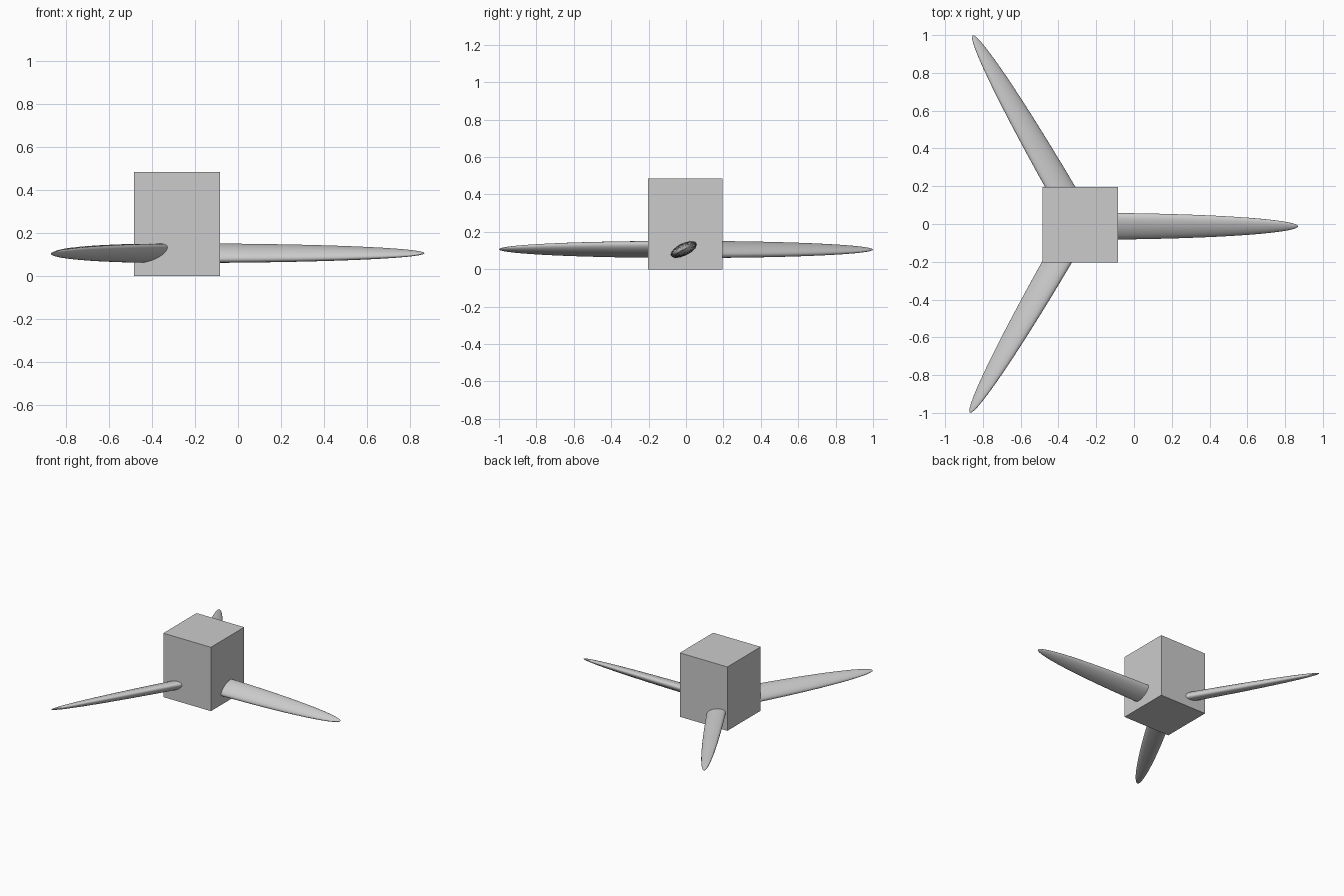
import bpy, bmesh
from math import radians
from mathutils import Matrix, Vector

cube = bpy.data.objects.get("Cube")
if cube:
    bpy.data.objects.remove(cube, do_unlink=True)

HUB = Vector((-0.285, -0.004, 0.106))   # point the blades radiate from
LENGTH, HALF_CHORD, HALF_THICK = 1.154, 0.0775, 0.034
PITCH, OFFSET = radians(26), -0.008

grey = bpy.data.materials.new("plain grey")
grey.use_nodes = True
colour = (0.6, 0.6, 0.6, 1)
grey.diffuse_color = colour
grey.node_tree.nodes["Principled BSDF"].inputs["Base Color"].default_value = colour


def make_object(name, bm, smooth=False):
    mesh = bpy.data.meshes.new(name)
    bmesh.ops.recalc_face_normals(bm, faces=bm.faces)
    bm.to_mesh(mesh)
    bm.free()
    mesh.materials.append(grey)
    obj = bpy.data.objects.new(name, mesh)
    bpy.context.collection.objects.link(obj)
    if smooth:
        bpy.ops.object.select_all(action="DESELECT")
        obj.select_set(True)
        bpy.context.view_layer.objects.active = obj
        bpy.ops.object.shade_smooth_by_angle(angle=radians(40))
    return obj


# Hub block
bm = bmesh.new()
bmesh.ops.create_cube(bm, size=1)
bmesh.ops.scale(bm, vec=(0.4, 0.4, 0.485), verts=bm.verts)
bmesh.ops.translate(bm, vec=(HUB.x, HUB.y, 0.2425), verts=bm.verts)
make_object("hub_block", bm)


# Pitched half-ellipsoid blades, evenly spaced around the hub
def make_blade(name, angle):
    bm = bmesh.new()
    bmesh.ops.create_uvsphere(bm, u_segments=32, v_segments=32, radius=1)
    bmesh.ops.rotate(bm, matrix=Matrix.Rotation(radians(90), 3, "Y"), verts=bm.verts)
    cut = bmesh.ops.bisect_plane(bm, geom=bm.verts[:] + bm.edges[:] + bm.faces[:],
                                 dist=1e-4, plane_co=(0, 0, 0), plane_no=(1, 0, 0),
                                 clear_inner=True)
    rim = [e for e in bm.edges if e.is_boundary]
    bmesh.ops.holes_fill(bm, edges=rim)
    shape = (Matrix.Translation(HUB) @ Matrix.Rotation(angle, 4, "Z")
             @ Matrix.Translation((0, OFFSET, 0)) @ Matrix.Rotation(PITCH, 4, "X")
             @ Matrix.Diagonal((LENGTH, HALF_CHORD, HALF_THICK, 1)))
    bmesh.ops.transform(bm, matrix=shape, verts=bm.verts)
    make_object(name, bm, smooth=True)


for i, name in enumerate(("left_blade", "back_blade", "front_blade")):
    make_blade(name, radians(120 * i))
